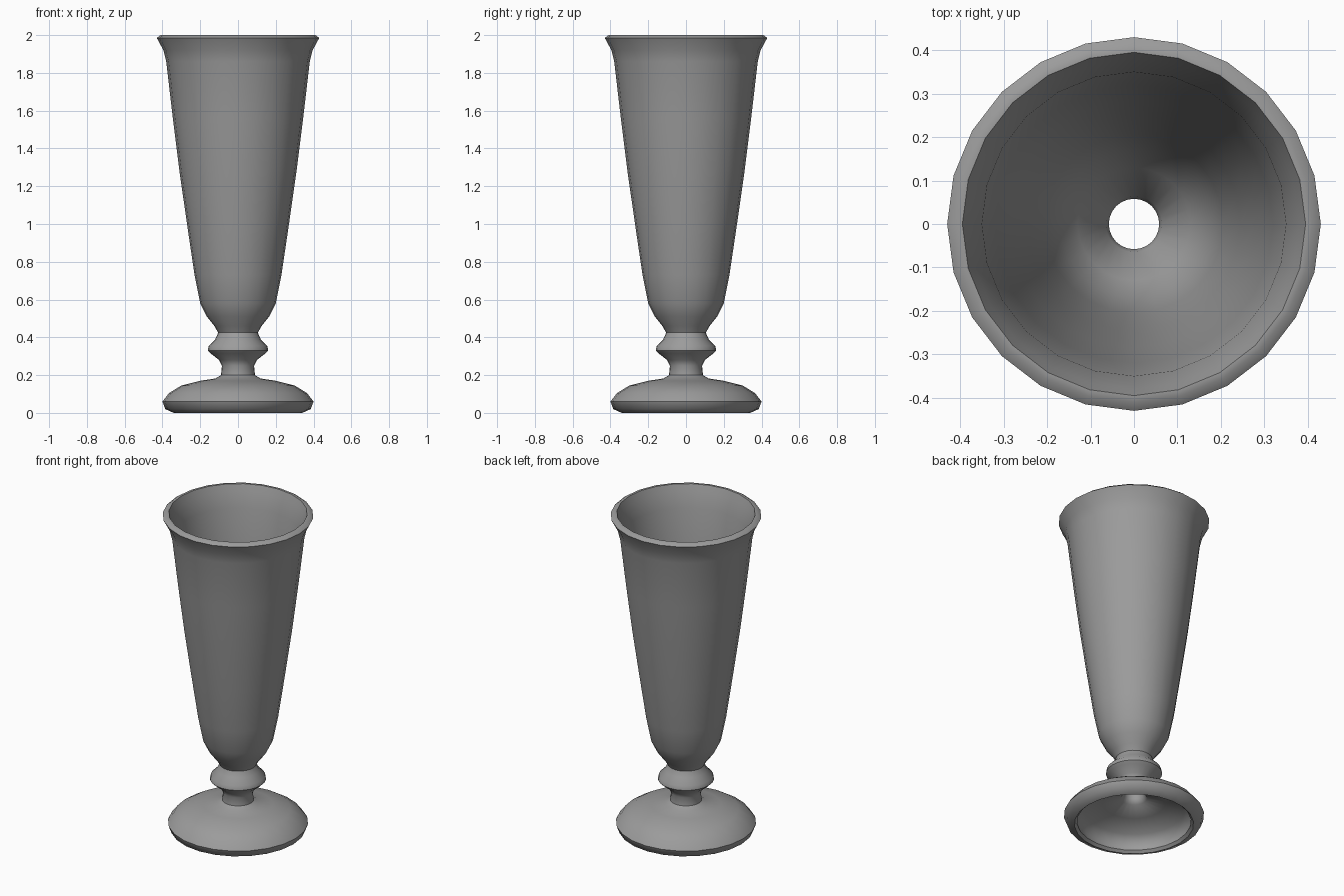
import bpy
import bmesh
from math import radians
from mathutils import Vector

cube = bpy.data.objects.get("Cube")
if cube:
    bpy.data.objects.remove(cube)

SIDES = 24

# One plain grey for the whole vessel
grey = bpy.data.materials.new("plain grey")
grey.use_nodes = True
colour = (0.33, 0.33, 0.33, 1)
grey.diffuse_color = colour
grey.node_tree.nodes["Principled BSDF"].inputs["Base Color"].default_value = colour

# Profile as (radius, height): foot, stem with knop, bowl and flared lip
outside = [
    (0.34, 0.0), (0.385, 0.02), (0.40, 0.06), (0.365, 0.105), (0.30, 0.145),
    (0.20, 0.17), (0.12, 0.182), (0.09, 0.20), (0.085, 0.25), (0.10, 0.28),
    (0.145, 0.315), (0.16, 0.33), (0.155, 0.355), (0.12, 0.39), (0.105, 0.425),
    (0.125, 0.46), (0.165, 0.51), (0.20, 0.58), (0.23, 0.73), (0.27, 1.0),
    (0.31, 1.28), (0.345, 1.56), (0.38, 1.86), (0.395, 1.92), (0.43, 1.985),
]
# Lip edge, bowl lining, hollow stem and hollow underside of the foot
inside = [
    (0.41, 2.0), (0.395, 2.0), (0.38, 1.96), (0.35, 1.87), (0.32, 1.56),
    (0.285, 1.28), (0.245, 1.0), (0.205, 0.73), (0.17, 0.59), (0.13, 0.53),
    (0.065, 0.45), (0.058, 0.42), (0.058, 0.20), (0.075, 0.17),
    (0.18, 0.14), (0.29, 0.10), (0.33, 0.05), (0.325, 0.015),
]


def lathe(name, profile):
    """Spin a closed profile about the z axis."""
    bm = bmesh.new()
    verts = [bm.verts.new((r, 0, z)) for r, z in profile]
    edges = [bm.edges.new((v, verts[i - 1])) for i, v in enumerate(verts)]
    bmesh.ops.spin(bm, geom=verts + edges, cent=Vector(), axis=(0, 0, 1),
                   angle=radians(360), steps=SIDES, use_merge=True)
    bmesh.ops.remove_doubles(bm, verts=bm.verts, dist=0.0005)
    bmesh.ops.recalc_face_normals(bm, faces=bm.faces)
    mesh = bpy.data.meshes.new(name)
    bm.to_mesh(mesh)
    bm.free()
    mesh.materials.append(grey)
    obj = bpy.data.objects.new(name, mesh)
    bpy.context.collection.objects.link(obj)
    bpy.ops.object.select_all(action="DESELECT")
    obj.select_set(True)
    bpy.context.view_layer.objects.active = obj
    bpy.ops.object.shade_smooth_by_angle(angle=radians(50))
    return obj


lathe("footed_goblet", outside + inside)
